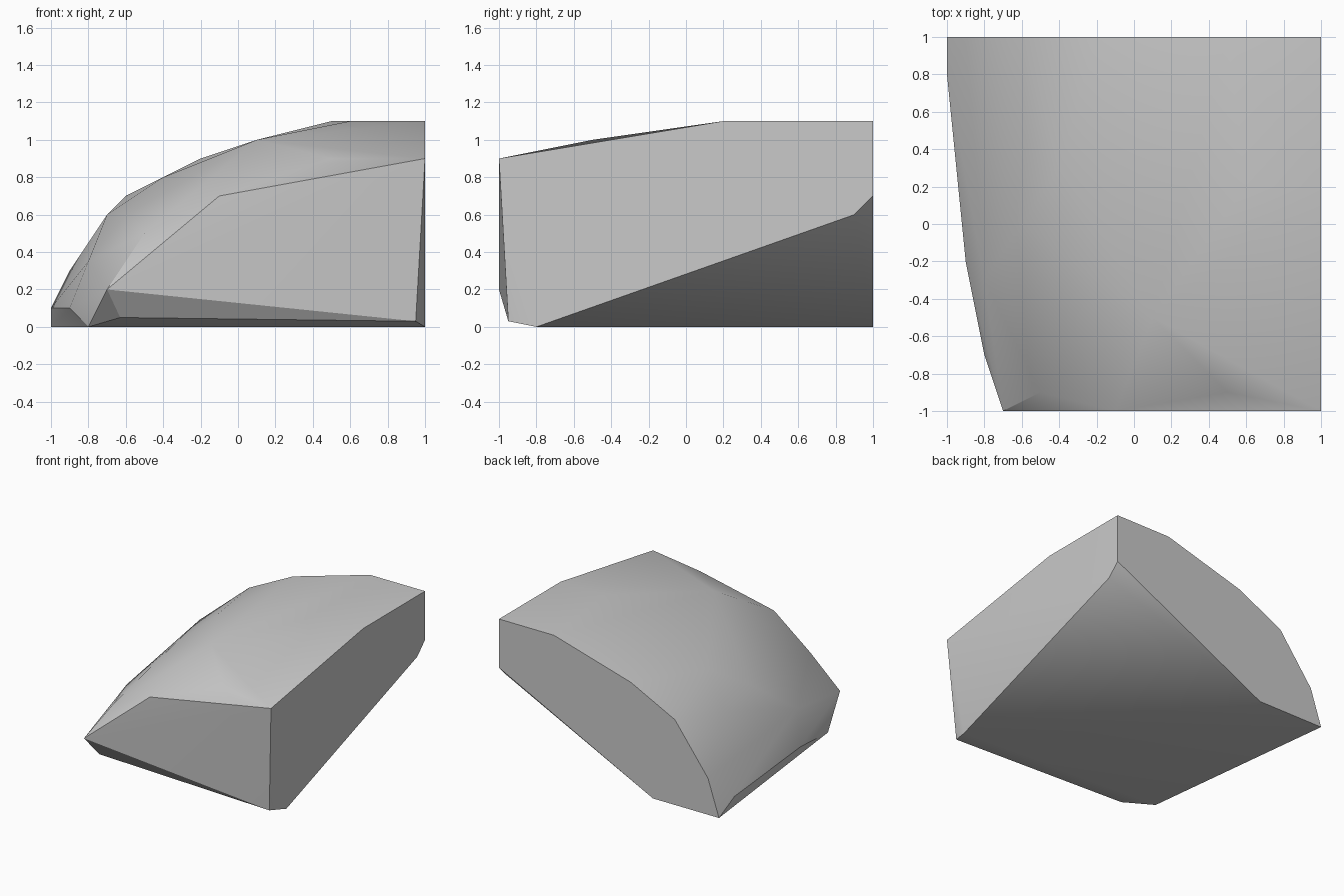
import bpy
import bmesh
import math

default_cube = bpy.data.objects.get("Cube")
if default_cube:
    bpy.data.objects.remove(default_cube, do_unlink=True)


def make_material(name, colour):
    material = bpy.data.materials.new(name)
    material.use_nodes = True
    material.diffuse_color = colour
    shader = material.node_tree.nodes["Principled BSDF"]
    shader.inputs["Base Color"].default_value = colour
    shader.inputs["Roughness"].default_value = 0.9
    return material


def hull_object(name, points, material):
    """Wrap a closed faceted skin around the given corner points."""
    bm = bmesh.new()
    for point in points:
        bm.verts.new(point)
    result = bmesh.ops.convex_hull(bm, input=bm.verts[:])
    loose = {v for v in result["geom_interior"] + result["geom_unused"]
             if isinstance(v, bmesh.types.BMVert)}
    bmesh.ops.delete(bm, geom=list(loose), context="VERTS")
    # merge the coplanar hull triangles into clean flat faces
    bmesh.ops.dissolve_limit(bm, angle_limit=math.radians(1),
                             verts=bm.verts[:], edges=bm.edges[:])
    bmesh.ops.recalc_face_normals(bm, faces=bm.faces[:])
    mesh = bpy.data.meshes.new(name)
    bm.to_mesh(mesh)
    bm.free()
    mesh.materials.append(material)
    obj = bpy.data.objects.new(name, mesh)
    bpy.context.collection.objects.link(obj)
    return obj


# flat back face, as an (x, z) profile
back_profile = [(-1, 0), (-.9, .3), (-.6, .7), (-.2, .9), (.5, 1.1),
                (1, 1.1), (1, .7), (-.4, 0)]
back_face = [(x, 1, z) for x, z in back_profile]

# flat cut on the +x side, as a (y, z) profile
side_profile = [(-1, .9), (-.8, 0), (.9, .6), (.2, 1.1)]
side_face = [(1, y, z) for y, z in side_profile]

# front face and its undercut lower edge
front_face = [(-.7, -1, .2), (-.1, -1, .7), (.95, -.95, .03)]
undercut = [(-.63, -.9, .05), (-.8, -.7, 0)]

# rounded shoulder falling towards -x
shoulder = [(-1, .8, .1), (-.9, -.2, .1), (-.8, -.3, .35),
            (-.7, .5, .6), (-.6, 0, .6), (-.5, -.9, .5)]

# gently domed crown
crown = [(-.4, .3, .8), (.1, -.5, 1), (.5, -.9, .9), (.6, .2, 1.1)]

stone = make_material("stone grey", (.59, .59, .59, 1))
boulder = hull_object("boulder",
                      back_face + side_face + front_face + undercut
                      + shoulder + crown, stone)

# soft crown and shoulder, crisp edges around the cut faces
bpy.ops.object.select_all(action="DESELECT")
boulder.select_set(True)
bpy.context.view_layer.objects.active = boulder
bpy.ops.object.shade_smooth_by_angle(angle=math.radians(30))
